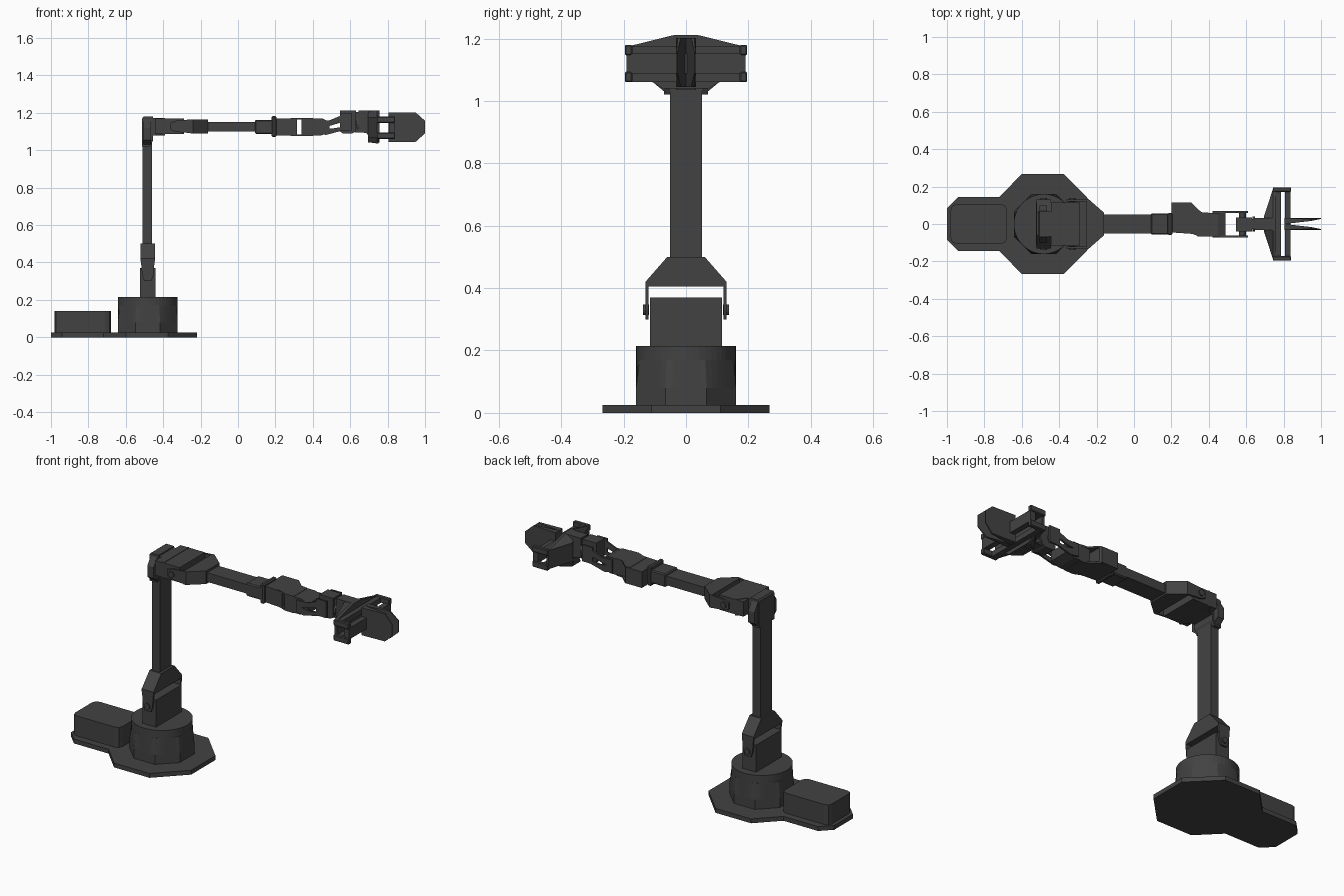
import bpy, bmesh, math
from mathutils import Matrix, Vector

cube = bpy.data.objects.get("Cube")
if cube:
    bpy.data.objects.remove(cube)

mat = bpy.data.materials.new("dark_grey")
mat.use_nodes = True
grey = (0.055, 0.055, 0.055, 1)
mat.diffuse_color = grey
bsdf = mat.node_tree.nodes["Principled BSDF"]
bsdf.inputs["Base Color"].default_value = grey
bsdf.inputs["Roughness"].default_value = 0.6


def finish(name, bm, place=None):
    if place:
        bm.transform(place)
    bmesh.ops.recalc_face_normals(bm, faces=bm.faces)
    mesh = bpy.data.meshes.new(name)
    bm.to_mesh(mesh)
    bm.free()
    mesh.materials.append(mat)
    ob = bpy.data.objects.new(name, mesh)
    bpy.context.collection.objects.link(ob)
    return ob


def loft(name, rings, place=None):
    bm = bmesh.new()
    loops = [[bm.verts.new(p) for p in ring] for ring in rings]
    n = len(loops[0])
    for a, b in zip(loops, loops[1:]):
        for i in range(n):
            j = (i + 1) % n
            bm.faces.new((a[i], a[j], b[j], b[i]))
    bm.faces.new(loops[0])
    bm.faces.new(loops[-1])
    return finish(name, bm, place)


def prism(name, pts, axis, lo, hi, place=None):
    """Extrude an outline along x (y,z), y (x,z) or z (x,y)."""
    k = "xyz".index(axis)
    rings = [[p[:k] + (h,) + p[k:] for p in pts] for h in (lo, hi)]
    return loft(name, rings, place)


def box(name, x, y, z, place=None, bevel=0):
    pts = [(x[0], y[0]), (x[1], y[0]), (x[1], y[1]), (x[0], y[1])]
    ob = prism(name, pts, "z", z[0], z[1], place)
    if bevel:
        mod = ob.modifiers.new("edges", "BEVEL")
        mod.width = bevel
        mod.segments = 1
    return ob


def both(half):
    """Complete an outline given as points with a positive second value."""
    return half + [(u, -v) for u, v in reversed(half)]


def swap(pts):
    return [(v, u) for u, v in pts]


def rod(name, centre, radius, length, axis, sides=16):
    bm = bmesh.new()
    bmesh.ops.create_cone(bm, cap_ends=True, segments=sides, radius1=radius,
                          radius2=radius, depth=length)
    turn = Vector((0, 0, 1)).rotation_difference(Vector(axis)).to_matrix().to_4x4()
    return finish(name, bm, Matrix.Translation(centre) @ turn)


# Base plate and electronics box
prism("base_plate", both([(-1, .085), (-.94, .145), (-.72, .145), (-.6, .267),
                          (-.375, .267), (-.22, .11)]), "z", 0, .025)
prism("control_box", both([(-.98, .075), (-.972, .097), (-.95, .105), (-.71, .105),
                           (-.688, .097), (-.68, .075)]), "z", .025, .14)

# Turret: octagonal foot blending into a round top
CX, R = -.4825, .16


def ring(z, blend):
    out = []
    for i in range(48):
        a = math.tau * i / 48
        off = (a + math.pi / 8) % (math.pi / 4) - math.pi / 8
        r = R * (blend + (1 - blend) / math.cos(off))
        out.append((CX + r * math.cos(a), r * math.sin(a), z))
    return out


turret = loft("turret", [ring(.025, 0), ring(.08, 0), ring(.17, .9), ring(.17, 1), ring(.215, 1)])


# Hinge joint, built along z with its pin at the origin
def joint(name, place):
    box(name + "_block", (-.0425, .0425), (-.115, .115), (-.115, .04), place)
    bridge = swap(both([(.075, .13), (.09, .13), (.17, .06)]))
    prism(name + "_bridge", bridge, "x", -.0375, .0375, place)
    for s in (-1, 1):
        cheek = [(-.0375, .09), (-.03, .0), (-.018, -.03), (.018, -.03), (.03, .0), (.0375, .09)]
        prism(name + "_cheek", cheek, "y", s * .12, s * .13, place)
        pin = rod(name + "_pin", (0, s * .128, 0), .017, .02, (0, 1, 0), 12)
        pin.data.transform(place)


joint("shoulder", Matrix.Translation((CX, 0, .33)))
joint("elbow", Matrix.Translation((-.33, 0, 1.128)) @ Matrix.Rotation(math.pi / 2, 4, "Y"))

# Upright and forearm beams
box("upper_arm", (-.51, -.46), (-.052, .052), (.49, 1.04))
box("forearm", (-.17, .11), (-.052, .052), (1.1, 1.152))

# Corner bracket between upright and elbow
prism("corner_bracket", [(-.512, 1.02), (-.47, 1.02), (-.455, 1.05), (-.455, 1.18), (-.505, 1.18),
                         (-.512, 1.17)], "y", -.07, .07)
prism("corner_wings", both([(1.03, .07), (1.055, .1), (1.12, .1), (1.165, .07)]) and
      swap(both([(1.03, .07), (1.055, .1), (1.12, .1), (1.165, .07)])), "x", -.505, -.465)
prism("corner_neck", both([(-.46, .068), (-.435, .068), (-.4, .115), (-.39, .115)]),
      "z", 1.08, 1.173)

# Wrist sleeve and flange
box("wrist_sleeve", (.09, .19), (-.056, .056), (1.087, 1.162), bevel=.006)
box("wrist_flange", (.18, .205), (-.06, .06), (1.07, 1.182), bevel=.006)

# Offset wrist motor, its thin bridging plates and the forward housing
prism("wrist_motor", [(.2, -.045), (.315, -.053), (.315, .105), (.305, .115), (.2, .115)],
      "z", 1.078, 1.17)
for z in (1.075, 1.163):
    prism("wrist_plate", [(.28, -.045), (.305, -.05), (.345, -.066), (.4, -.066), (.4, .06),
                          (.36, .063), (.31, .11), (.28, .11)], "z", z, z + .009)
prism("wrist_housing", [(.34, 1.078), (.44, 1.078), (.49, 1.095), (.49, 1.15), (.45, 1.17),
                        (.34, 1.17)], "y", -.066, .06)

# Sloping wrist fork around the tilt motor
for y in (-.072, .06):
    prism("fork_lower", [(.42, 1.09), (.47, 1.082), (.56, 1.105), (.56, 1.125), (.5, 1.115),
                         (.42, 1.13)], "y", y, y + .01)
    prism("fork_upper", [(.42, 1.12), (.49, 1.13), (.54, 1.145), (.61, 1.15), (.61, 1.19),
                         (.55, 1.185), (.49, 1.16), (.42, 1.16)], "y", y, y + .01)
    box("fork_end", (.545, .61), (y, y + .01), (1.105, 1.2))
rod("fork_pin", (.58, 0, 1.15), .018, .14, (0, 1, 0), 12)
prism("tilt_motor", [(.545, 1.1), (.56, 1.09), (.61, 1.09), (.632, 1.1), (.632, 1.212),
                     (.545, 1.212)], "y", -.04, .035)
rod("roll_disc", (.64, 0, 1.14), .04, .012, (1, 0, 0))
box("roll_neck", (.625, .71), (-.026, .026), (1.095, 1.205))

# Gripper bracket widening to the slide rails
prism("gripper_motor", [(.645, 1.1), (.69, 1.09), (.715, 1.04), (.752, 1.035), (.752, 1.212),
                        (.645, 1.212)], "y", -.032, .032)
outline = swap(both([(1.04, .075), (1.068, .12), (1.068, .185), (1.175, .185), (1.212, .035)]))
inner = [(y * (.04 / .185) if abs(y) > .1 else y * .5, z) for y, z in outline]
loft("gripper_bracket", [[(.695, y, z) for y, z in inner],
                         [(.742, y, z) for y, z in outline],
                         [(.757, y, z) for y, z in outline]])
for z in (1.06, 1.146):
    box("slide_rail", (.75, .785), (-.19, .19), (z, z + .03))
    for s in (-1, 1):
        y = sorted((s * .172, s * .196))
        box("rail_end", (.742, .84), y, (z, z + .034), bevel=.004)
box("front_bar", (.806, .838), (-.19, .19), (1.088, 1.152))

# Two wedge fingers with chamfered tips, touching at the root
for s in (-1, 1):
    side = [(.805, 1.045), (.95, 1.045), (1, 1.09), (1, 1.157), (.95, 1.202), (.805, 1.202)]
    inside = [(x, s * max(0, (x - .87) * .21), z) for x, z in side]
    outside = [(x, s * (.032 if x < .82 else .012 + (x - .81) * .1), z) for x, z in side]
    loft("finger", [inside, outside])
